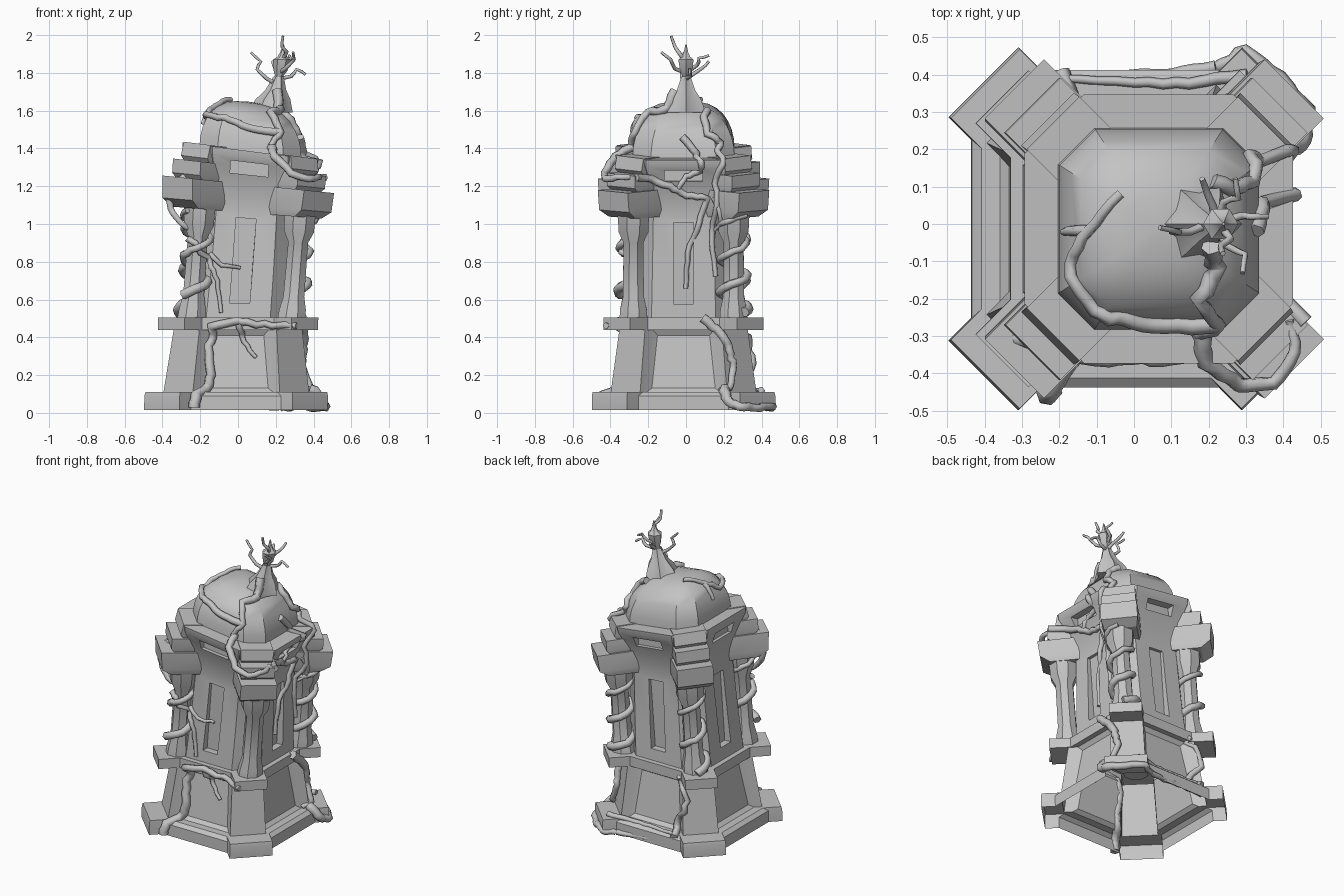
import bpy, bmesh, math, random
from mathutils import Vector, Matrix
from mathutils.bvhtree import BVHTree

random.seed(4)
if "Cube" in bpy.data.objects:
    bpy.data.objects.remove(bpy.data.objects["Cube"])

# One grey stone colour for everything
stone = bpy.data.materials.new("grey stone")
stone.use_nodes = True
GREY = (.55, .55, .55, 1)
stone.diffuse_color = GREY
stone.node_tree.nodes["Principled BSDF"].inputs["Base Color"].default_value = GREY

CORNERS = ["back_left", "back_right", "front_right", "front_left"]
SIDES = ["left", "back", "right", "front"]
solid = []


def link(name, mesh):
    ob = bpy.data.objects.new(name, mesh)
    bpy.context.collection.objects.link(ob)
    mesh.materials.clear()
    mesh.materials.append(stone)
    return ob


def bend(p):
    """Lean the tower towards +x."""
    t = min(max((p[2] - .5) / .9, 0), 1)
    foot = .012 * max(0, 1 - p[2] / .45)
    return Vector((p[0] + .067 * t ** .85 - foot, p[1] - .013, p[2] - .13 * t * p[0]))


def loft(name, rings, open_base=False):
    """Skin a stack of equal rings and cap the ends; an open base also gets sunk panels."""
    bm = bmesh.new()
    layers = [[bm.verts.new(p) for p in ring] for ring in rings]
    for low, high in zip(layers, layers[1:]):
        for i in range(len(low)):
            bm.faces.new((low[i - 1], low[i], high[i], high[i - 1]))
    bm.faces.new(layers[-1])
    bottom = bm.faces.new(layers[0])
    bmesh.ops.recalc_face_normals(bm, faces=bm.faces)
    if open_base:
        bm.faces.remove(bottom)
        flats = [f for f in bm.faces if max(abs(f.normal.x), abs(f.normal.y)) > .9
                 and .2 < f.calc_center_median().z < .4]
        bmesh.ops.inset_individual(bm, faces=flats, thickness=.036, depth=-.02)
    mesh = bpy.data.meshes.new(name)
    bm.to_mesh(mesh)
    bm.free()
    return link(name, mesh)


def finish(ob, lean=True):
    """Bend, shade and remember a finished stone part."""
    if lean:
        for v in ob.data.vertices:
            v.co = bend(v.co)
    ob.data.shade_smooth()
    ob.data.set_sharp_from_angle(angle=math.radians(32))
    solid.append(ob)


def oct_ring(a, f, z):
    """Chamfered square: half size a, half length f of each flat."""
    pts = [(a, -f), (a, f), (f, a), (-f, a), (-a, f), (-a, -f), (-f, -a), (f, -a)]
    return [Vector((x, y, z)) for x, y in pts]


def buttress_ring(a, d, w, z):
    """Square of half size a with a buttress of reach d and half width w on each corner."""
    ring, k = [], math.sqrt(2)
    for c in range(4):
        turn = Matrix.Rotation(math.pi / 2 * c, 3, "Z")
        pts = [(a, a - w * k), ((d + w) / k, (d - w) / k), ((d - w) / k, (d + w) / k), (a - w * k, a)]
        ring += [turn @ Vector((x, y, z)) for x, y in pts]
    return ring


def box_ring(inner, outer, w, z, angle):
    turn = Matrix.Rotation(angle, 3, "Z")
    pts = [(inner, -w), (outer, -w), (outer, w), (inner, w)]
    return [turn @ Vector((x, y, z)) for x, y in pts]


def corner_blocks(name, inner, *levels):
    """Same block on all four diagonals; levels are (reach, half width, z)."""
    for k, corner in enumerate(CORNERS):
        ang = math.radians(45 + 90 * k)
        finish(loft(f"{name}_{corner}", [box_ring(inner, d, w, z, ang) for d, w, z in levels]))


# Hollow base: plinth, battered buttressed wall with sunk panels, and ledge
base = [(.425, .555, .132, .015), (.425, .555, .132, .09), (.4, .55, .13, .11), (.35, .435, .11, .11),
        (.298, .385, .096, .44), (.332, .5, .1, .44), (.332, .5, .1, .505)]
finish(loft("base", [buttress_ring(*level) for level in base], open_base=True))

# Upper walls flaring out to the rim, with slots cut on every side
profile = [(.3, .17, .49), (.285, .165, .75), (.27, .16, 1.06), (.28, .165, 1.14),
           (.3, .175, 1.22), (.33, .19, 1.3), (.355, .2, 1.35), (.36, .2, 1.385)]
tower = loft("tower_wall", [oct_ring(*p) for p in profile])
for k, side in enumerate(SIDES):
    for inner, w, low, high in [(.25, .053, .58, 1.03), (.29, .1, 1.26, 1.325)]:
        cutter = loft("slot_cutter_" + side,
                      [box_ring(inner, .6, w, z, math.pi / 2 * k) for z in (low, high)])
        mod = tower.modifiers.new("slot", "BOOLEAN")
        mod.operation, mod.object = "DIFFERENCE", cutter
        dg = bpy.context.evaluated_depsgraph_get()
        cut = bpy.data.meshes.new_from_object(tower.evaluated_get(dg))
        tower.modifiers.clear()
        tower.data = cut
        bpy.data.objects.remove(cutter)
tower.data.materials.clear()
tower.data.materials.append(stone)
finish(tower)

# Corner columns
for k, corner in enumerate(CORNERS):
    ang = math.radians(45 + 90 * k)
    mid = Vector((math.cos(ang), math.sin(ang), 0)) * .375
    mid.x += .018
    rings = []
    for r, z in [(.08, .5), (.076, .55), (.06, .62), (.057, .92), (.086, .98), (.088, 1.05), (.1, 1.1)]:
        rings.append([mid + Vector((r * math.cos(ang + math.tau * (i + .5) / 8),
                                    r * math.sin(ang + math.tau * (i + .5) / 8), z)) for i in range(8)])
    finish(loft("column_" + corner, rings))

# Stepped brackets above the columns
corner_blocks("bracket_low", .25, (.46, .1, 1.06), (.52, .112, 1.1), (.53, .112, 1.21))
corner_blocks("bracket_mid", .25, (.44, .095, 1.2), (.468, .104, 1.23), (.468, .104, 1.3))
corner_blocks("bracket_top", .25, (.39, .09, 1.29), (.415, .1, 1.32), (.4, .1, 1.39))

# Dome
rings = []
for i in range(9):
    u = math.radians(89 * i / 8)
    a = .27 * math.cos(u) ** .76
    rings.append(oct_ring(a, a * .64, 1.38 + .266 * math.sin(u)))
finish(loft("dome", rings))


# Leaning finial: pleated skirt, then bulb and spire
def pole_ring(x, z, r, n, pleat=1):
    return [Vector((x + r * (pleat if i % 2 else 1) * math.cos(math.tau * i / n),
                    r * (pleat if i % 2 else 1) * math.sin(math.tau * i / n), z)) for i in range(n)]


skirt = [(.17, 1.59, .12), (.185, 1.66, .092), (.2, 1.71, .055), (.215, 1.78, .028)]
finish(loft("finial_skirt", [pole_ring(x, z, r, 12, .75) for x, z, r in skirt]), lean=False)
bulb = [(.21, 1.76, .018), (.22, 1.79, .025), (.225, 1.81, .036), (.232, 1.87, .047),
        (.235, 1.885, .026), (.237, 1.91, .013), (.24, 1.95, .004)]
finish(loft("finial_bulb", [pole_ring(x, z, r, 6) for x, z, r in bulb]), lean=False)

# Combined stone surface for the vines to cling to
verts, polys = [], []
for ob in solid:
    n = len(verts)
    verts += [v.co.copy() for v in ob.data.vertices]
    polys += [[i + n for i in p.vertices] for p in ob.data.polygons]
surface = BVHTree.FromPolygons(verts, polys)


def cling(p, gap):
    """Move a point onto the stone, seen from the tower axis."""
    core = Vector((.05, 0, min(p.z, 1.35)))
    out = (p - core).normalized()
    hit = surface.ray_cast(core + out * 1.5, -out)[0]
    return hit + out * gap if hit else p


def vine(name, pts, r=.02, snap=True, steps=4):
    pts = [Vector(p) for p in pts]
    path = []
    for a, b in zip(pts, pts[1:]):
        path += [a.lerp(b, i / steps) for i in range(steps)]
    path.append(pts[-1])
    if snap:
        path = [cling(p, r * .5) for p in path]
    curve = bpy.data.curves.new(name, "CURVE")
    curve.dimensions = "3D"
    curve.bevel_depth, curve.bevel_resolution, curve.use_fill_caps = r, 1, True
    line = curve.splines.new("POLY")
    line.points.add(len(path) - 1)
    for i, p in enumerate(path):
        wob = Vector([random.uniform(-.2, .2) * r for _ in range(3)])
        line.points[i].co = (*(p + wob), 1)
        line.points[i].radius = 1 - .45 * i / len(path)
    temp = bpy.data.objects.new(name, curve)
    bpy.context.collection.objects.link(temp)
    dg = bpy.context.evaluated_depsgraph_get()
    mesh = bpy.data.meshes.new_from_object(temp.evaluated_get(dg))
    bpy.data.objects.remove(temp)
    mesh.shade_smooth()
    link(name, mesh)


# Vines on the base
vine("front_base_vine", [(-.24, -.47, .03), (-.23, -.46, .12), (-.18, -.4, .2), (-.2, -.38, .35),
                         (-.15, -.38, .46), (0, -.36, .49), (.1, -.36, .47), (.25, -.33, .46)], .031)
vine("front_base_twig", [(0, -.36, .47), (.03, -.35, .38), (.1, -.35, .29)], .018)
vine("corner_base_vine", [(.35, .09, .5), (.36, .2, .42), (.33, .22, .33), (.36, .27, .25), (.39, .24, .14),
                          (.38, .2, .12)], .028)
vine("corner_foot_vine", [(.39, .2, .13), (.45, .22, .06), (.465, .3, .03), (.39, .385, .03),
                          (.3, .465, .03), (.22, .42, .03)], .03, snap=False)
vine("back_foot_vine", [(.22, .42, .03), (.1, .4, .03), (-.05, .4, .04), (-.2, .4, .03)], .018, snap=False)
vine("back_plinth_vine", [(.3, .4, .12), (.15, .375, .11), (0, .38, .11), (-.2, .39, .11)], .018, snap=False)
vine("back_corner_vine", [(-.2, .41, .1), (-.24, .4, .2), (-.29, .39, .33), (-.22, .4, .47)], .025)

# Vines on the walls
vine("front_wall_vine", [(-.25, -.3, .92), (-.17, -.27, .9), (-.13, -.27, .8), (-.09, -.27, .7),
                         (-.07, -.27, .53)], .02)
vine("front_wall_twig", [(-.13, -.27, .84), (-.07, -.27, .78), (.01, -.27, .77)], .015)
vine("bracket_vine", [(-.28, -.31, 1.25), (-.36, -.3, 1.2), (-.36, -.3, 1.08), (-.3, -.32, 1),
                      (-.2, -.28, .95)], .024, snap=False)
vine("left_wall_vine", [(.44, -.25, 1.25), (.42, -.1, 1.2), (.38, 0, 1.15), (.35, .12, 1.14),
                        (.33, .07, 1), (.32, .01, .85), (.32, 0, .66)], .022)
vine("left_wall_twig", [(.34, .13, 1.14), (.33, .16, 1), (.33, .14, .86)], .014)
vine("left_rim_vine", [(.34, -.02, 1.46), (.38, .06, 1.38), (.39, .08, 1.28), (.37, 0, 1.25),
                       (.38, -.05, 1.18)], .022)

# Vines on the dome
vine("finial_vine", [(.22, -.06, 1.72), (.25, -.14, 1.64), (.17, -.2, 1.58), (.22, -.26, 1.48),
                     (.17, -.29, 1.41)], .028)
vine("bracket_loop_vine", [(.18, -.29, 1.41), (.19, -.37, 1.36), (.28, -.43, 1.27), (.37, -.43, 1.24),
                           (.43, -.34, 1.25), (.42, -.25, 1.25)], .025, snap=False)
vine("dome_vine", [(.22, -.26, 1.48), (.08, -.27, 1.5), (-.03, -.26, 1.55), (-.1, -.22, 1.55),
                   (-.16, -.1, 1.56), (-.12, -.02, 1.62), (-.04, .08, 1.66)], .024)
vine("dome_twig", [(-.12, -.02, 1.62), (-.2, -.02, 1.54)], .017)
vine("dome_back_vine", [(.22, .12, 1.62), (.28, .1, 1.58), (.33, .12, 1.48), (.34, .2, 1.44), (.4, .2, 1.38),
                        (.44, .18, 1.25), (.4, .17, 1.1), (.36, .16, .9), (.35, .18, .72)], .022)

# Vines winding round three of the columns
for k, low, high, turns in [(0, .53, 1.08, 3), (1, .52, 1.03, 2.5), (2, .62, 1.05, 2)]:
    ang = math.radians(45 + 90 * k)
    coil = []
    for i in range(33):
        t = i / 32
        r = .072 + .035 * max(0, abs(t - .45) * 2 - .55)
        a = ang + math.tau * turns * t
        coil.append(bend((.375 * math.cos(ang) + r * math.cos(a) + .018,
                          .375 * math.sin(ang) + r * math.sin(a), low + (high - low) * t)))
    vine("column_vine_" + CORNERS[k], coil, .027, snap=False, steps=1)

# Bare twigs sprouting round the finial
twigs = [[(.21, 0, 1.74), (.15, -.02, 1.77), (.1, -.02, 1.82), (.12, -.02, 1.86), (.07, -.01, 1.91)],
         [(.21, 0, 1.77), (.28, .02, 1.78), (.31, .02, 1.82), (.36, .02, 1.79)],
         [(.23, 0, 1.86), (.26, -.04, 1.91), (.23, -.06, 1.94), (.24, -.08, 1.995)],
         [(.22, 0, 1.8), (.24, .06, 1.84), (.28, .07, 1.88), (.27, .12, 1.89)],
         [(.22, 0, 1.8), (.25, -.06, 1.82), (.3, -.08, 1.87), (.29, -.13, 1.91)],
         [(.22, .02, 1.78), (.2, .08, 1.82), (.18, .12, 1.86)]]
for i, pts in enumerate(twigs):
    vine(f"finial_twig_{i + 1}", pts, .012, snap=False, steps=2)
